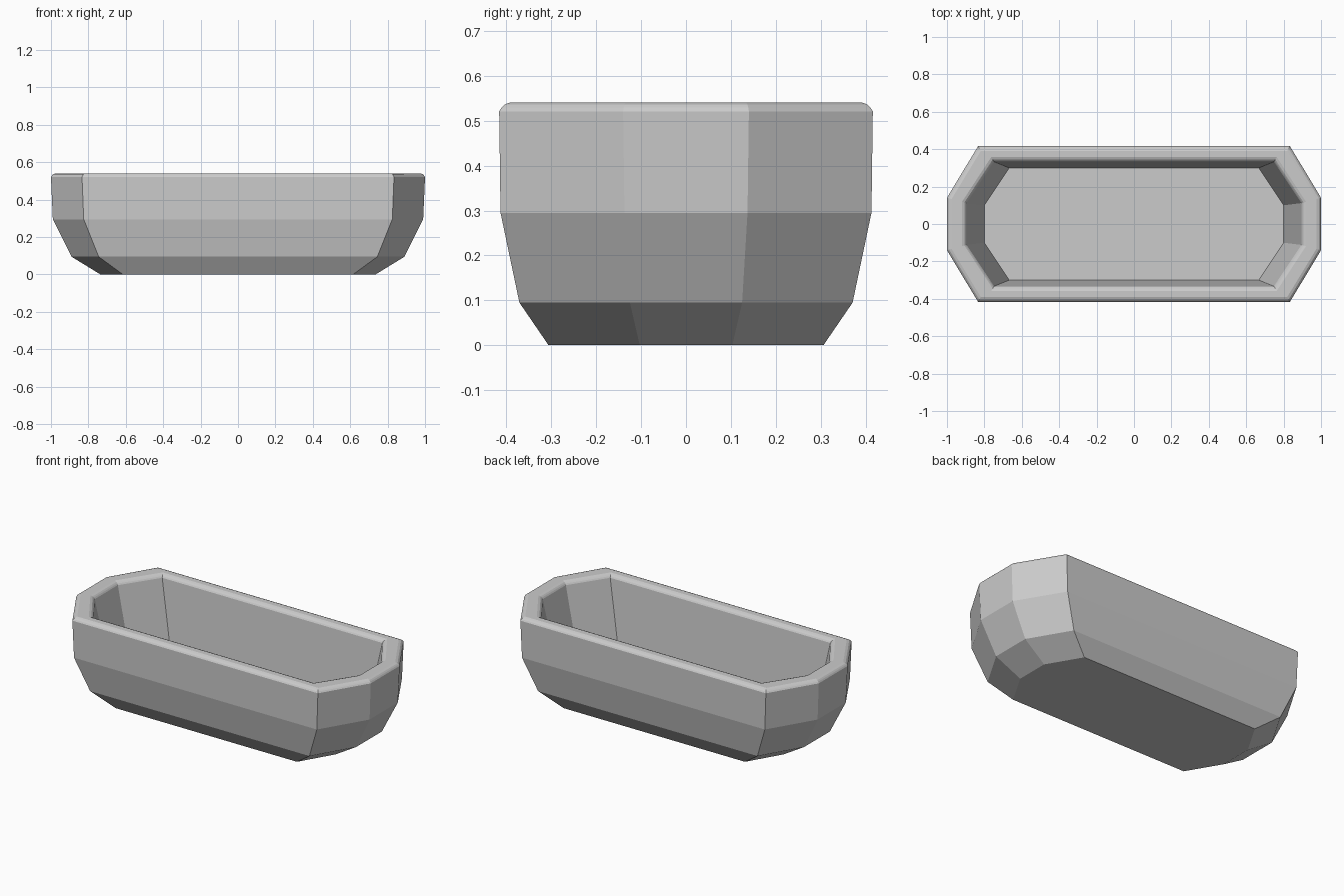
import bpy
import bmesh

if "Cube" in bpy.data.objects:
    bpy.data.objects.remove(bpy.data.objects["Cube"])


def ring(bm, x_end, y_end, x_corner, y_side, z):
    """Stretched octagon, symmetric in x and y."""
    q = [(x_end, y_end), (x_corner, y_side)]
    pts = q + [(-x, y) for x, y in reversed(q)]
    pts += [(-x, -y) for x, y in pts]
    return [bm.verts.new((x, y, z)) for x, y in pts]


# Outside of the body, from the base up
sections = [
    (0.735, 0.103, 0.615, 0.306, 0.0),
    (0.89, 0.125, 0.745, 0.371, 0.095),
    (0.99, 0.137, 0.825, 0.413, 0.295),
    (1.0, 0.14, 0.834, 0.416, 0.521),
]
# Rounded rim: inset and height on the outer side, then mirrored to the inner side
rim = [(0.005, 0.529), (0.012, 0.536), (0.025, 0.541)]
sections += [(1.0 - d, 0.14 - 0.25 * d, 0.834 - 0.6 * d, 0.416 - d, z) for d, z in rim]
sections += [(0.895 + d, 0.112 + 0.25 * d, 0.748 + 0.6 * d, 0.333 + d, z)
             for d, z in reversed(rim)]
# Inner wall down to the floor
sections += [
    (0.895, 0.112, 0.748, 0.333, 0.521),
    (0.80, 0.10, 0.667, 0.30, 0.09),
]

# Planter tub shell
bm = bmesh.new()
rings = [ring(bm, *s) for s in sections]
for lo, hi in zip(rings, rings[1:]):
    for i in range(8):
        j = (i + 1) % 8
        bm.faces.new((lo[i], lo[j], hi[j], hi[i]))
bm.faces.new(rings[0][::-1])   # underside
bm.faces.new(rings[-1])        # inner floor
bmesh.ops.recalc_face_normals(bm, faces=bm.faces)

mesh = bpy.data.meshes.new("tub")
bm.to_mesh(mesh)
bm.free()
tub = bpy.data.objects.new("tub", mesh)
bpy.context.collection.objects.link(tub)
